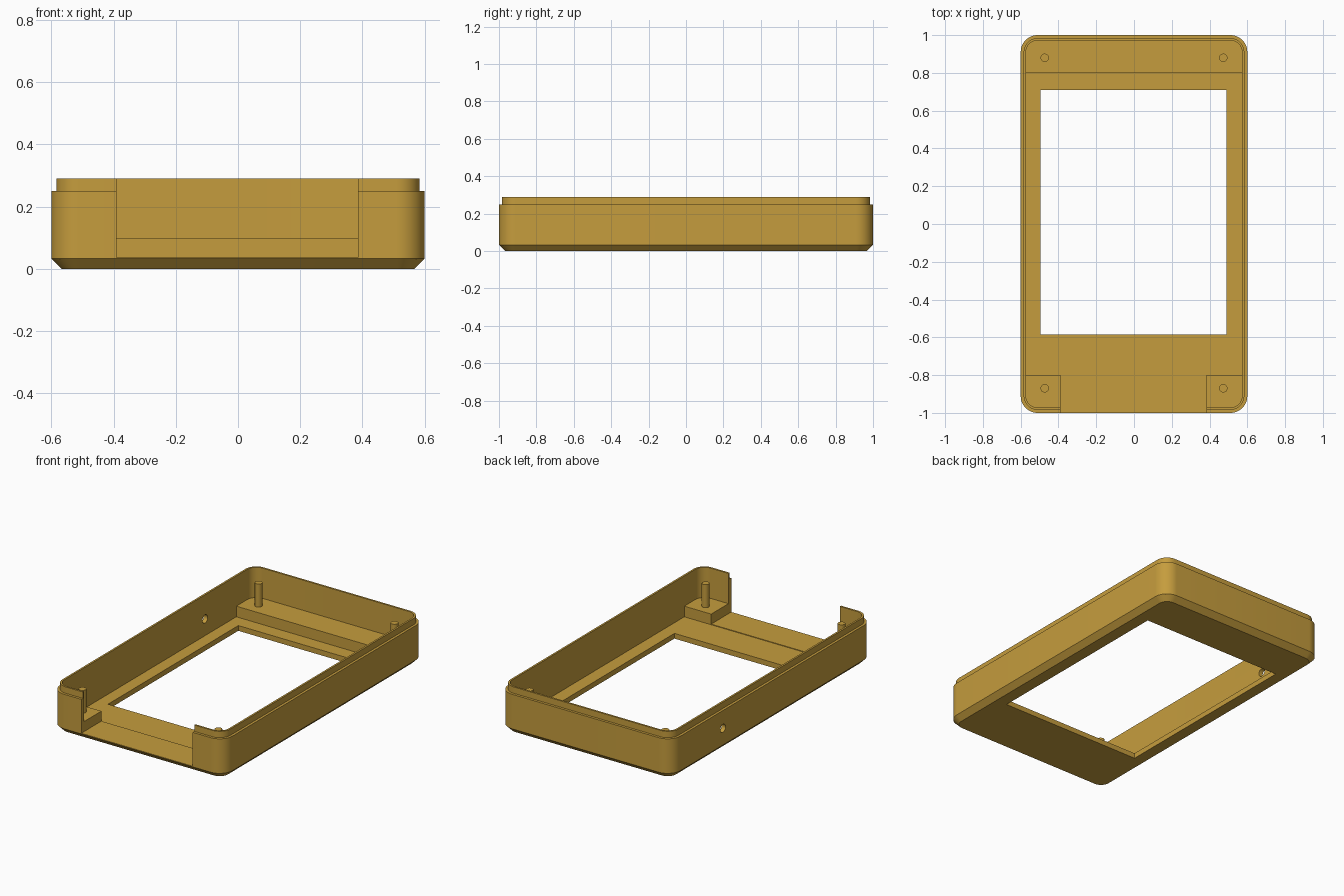
import bpy, bmesh, math
from mathutils import Matrix

if "Cube" in bpy.data.objects:
    bpy.data.objects.remove(bpy.data.objects["Cube"])

ochre = bpy.data.materials.new("ochre plastic")
ochre.diffuse_color = (0.56, 0.335, 0.047, 1)
ochre.use_nodes = True
ochre.node_tree.nodes["Principled BSDF"].inputs["Base Color"].default_value = ochre.diffuse_color


def finish(name, bm):
    bmesh.ops.recalc_face_normals(bm, faces=bm.faces)
    me = bpy.data.meshes.new(name)
    bm.to_mesh(me)
    bm.free()
    me.materials.append(ochre)
    ob = bpy.data.objects.new(name, me)
    bpy.context.collection.objects.link(ob)
    return ob


def box(name, x0, x1, y0, y1, z0, z1):
    bm = bmesh.new()
    m = Matrix.Translation(((x0 + x1) / 2, (y0 + y1) / 2, (z0 + z1) / 2))
    bmesh.ops.create_cube(bm, size=1, matrix=m @ Matrix.Diagonal((x1 - x0, y1 - y0, z1 - z0, 1)))
    return finish(name, bm)


def cylinder(name, radius, depth, matrix):
    bm = bmesh.new()
    bmesh.ops.create_cone(bm, cap_ends=True, segments=24, radius1=radius,
                          radius2=radius, depth=depth, matrix=matrix)
    return finish(name, bm)


def outline(inset, radius=0.09, steps=12):
    """Rounded rectangle, inset from the outer edge."""
    pts = []
    for k, (sx, sy) in enumerate([(1, 1), (-1, 1), (-1, -1), (1, -1)]):
        for i in range(steps + 1):
            a = math.pi / 2 * (k + i / steps)
            r = radius - inset
            pts.append((sx * (0.6 - radius) + r * math.cos(a),
                        sy * (1 - radius) + r * math.sin(a)))
    return pts


def smooth(ob):
    bpy.ops.object.select_all(action='DESELECT')
    ob.select_set(True)
    bpy.context.view_layer.objects.active = ob
    bpy.ops.object.shade_smooth_by_angle(angle=math.radians(30))


# Tray shell: chamfered base, wall, stepped lip, inner wall, floor
FLOOR = 0.033
profile = [(0.033, 0), (0, 0.033), (0, 0.25), (0.016, 0.25),
           (0.016, 0.29), (0.028, 0.29), (0.028, FLOOR)]
bm = bmesh.new()
rings = [[bm.verts.new((x, y, z)) for x, y in outline(o)] for o, z in profile]
for a, b in zip(rings, rings[1:]):
    n = len(a)
    for i in range(n):
        bm.faces.new((a[i], a[(i + 1) % n], b[(i + 1) % n], b[i]))
bm.faces.new(rings[0])
bm.faces.new(rings[-1])
shell = finish("case_shell", bm)

# Cutters: screen window, front opening, side hole
cutters = [
    box("window_cutter", -0.495, 0.49, -0.585, 0.71, -0.1, 0.15),
    box("front_opening_cutter", -0.39, 0.385, -1.1, -0.9, 0.037, 0.4),
    cylinder("side_hole_cutter", 0.026, 0.2,
             Matrix.Translation((-0.59, 0.49, 0.138)) @ Matrix.Rotation(math.pi / 2, 4, 'Y')),
]
for c in cutters:
    mod = shell.modifiers.new(c.name, 'BOOLEAN')
    mod.operation = 'DIFFERENCE'
    mod.solver = 'EXACT'
    mod.object = c
bpy.context.view_layer.objects.active = shell
for c in cutters:
    bpy.ops.object.modifier_apply(modifier=c.name)
    bpy.data.objects.remove(c)
smooth(shell)

# Mounting steps and the thin sill in the front opening
box("rear_step", -0.573, 0.573, 0.8, 0.973, 0.03, 0.1)
box("front_left_block", -0.573, -0.39, -0.973, -0.8, 0.03, 0.1)
box("front_right_block", 0.385, 0.573, -0.973, -0.8, 0.03, 0.1)
box("front_sill", -0.39, 0.385, -0.975, -0.8, 0.03, 0.037)

# Locating pins
for side, sx in (("left", -1), ("right", 1)):
    for end, y in (("front", -0.87), ("rear", 0.88)):
        smooth(cylinder(f"{end}_{side}_pin", 0.022, 0.165,
                        Matrix.Translation((sx * 0.473, y, 0.1625))))
